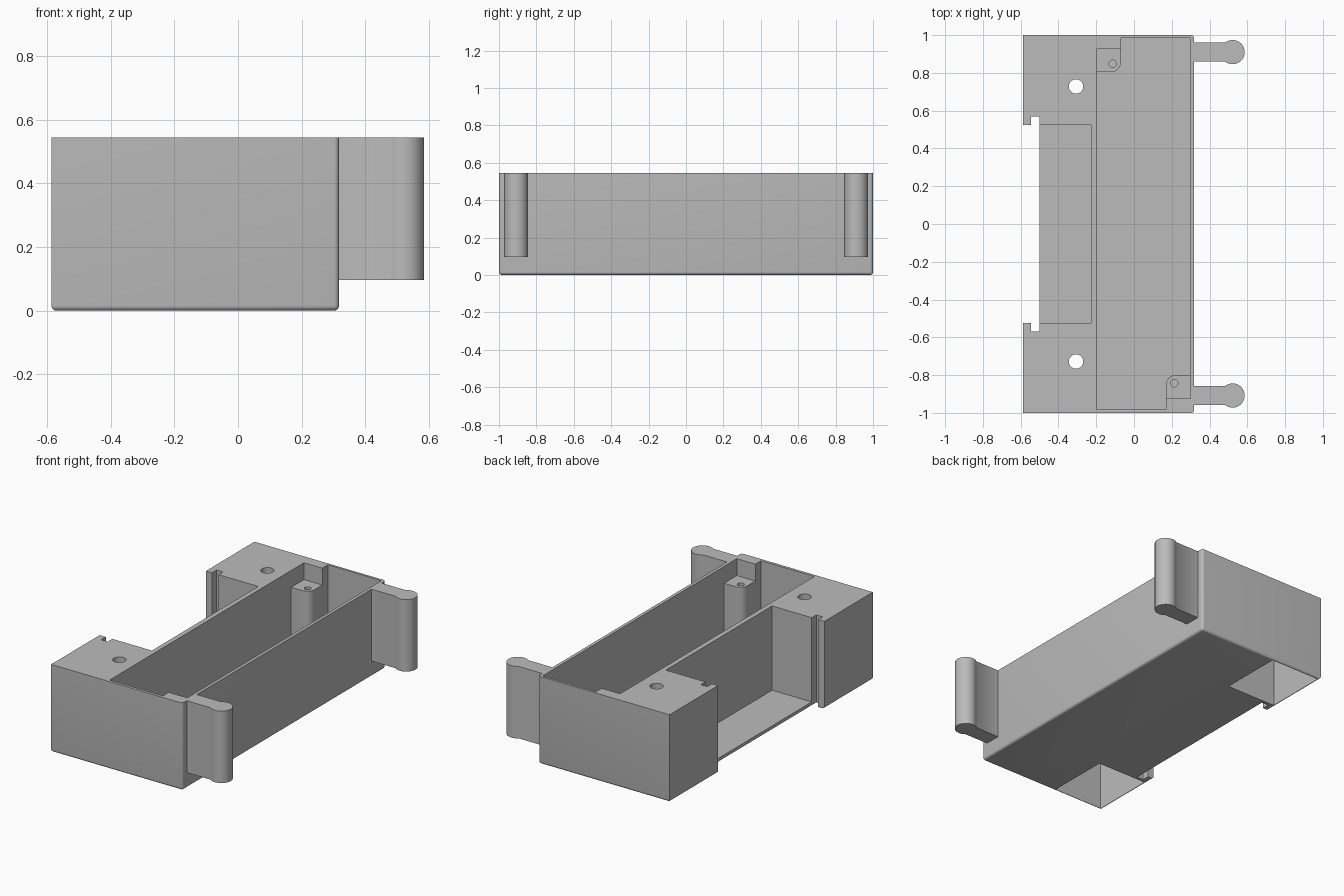
import bpy, bmesh, math

cube = bpy.data.objects.get("Cube")
if cube:
    bpy.data.objects.remove(cube, do_unlink=True)

grey = bpy.data.materials.new("light_grey_plastic")
grey.use_nodes = True
COLOUR = (0.5, 0.5, 0.5, 1)
grey.diffuse_color = COLOUR
grey.node_tree.nodes["Principled BSDF"].inputs["Base Color"].default_value = COLOUR

TOP, FLOOR = 0.545, 0.02


def prism(name, outline, z0, z1):
    """Upright solid from a plan outline given anticlockwise."""
    bm = bmesh.new()
    face = bm.faces.new([bm.verts.new((x, y, z0)) for x, y in outline])
    up = bmesh.ops.extrude_face_region(bm, geom=[face])["geom"]
    bmesh.ops.translate(bm, vec=(0, 0, z1 - z0),
                        verts=[v for v in up if isinstance(v, bmesh.types.BMVert)])
    bmesh.ops.recalc_face_normals(bm, faces=bm.faces)
    mesh = bpy.data.meshes.new(name)
    bm.to_mesh(mesh)
    bm.free()
    mesh.materials.append(grey)
    obj = bpy.data.objects.new(name, mesh)
    bpy.context.collection.objects.link(obj)
    return obj


def rect(x0, x1, y0, y1):
    return [(x0, y0), (x1, y0), (x1, y1), (x0, y1)]


def arc(cx, cy, r, a0, a1, n):
    angles = [math.radians(a0 + (a1 - a0) * i / n) for i in range(n + 1)]
    return [(cx + r * math.cos(a), cy + r * math.sin(a)) for a in angles]


def circle(cx, cy, r, n=32):
    return arc(cx, cy, r, 0, 360, n)[:-1]


def activate(obj):
    bpy.ops.object.select_all(action="DESELECT")
    bpy.context.view_layer.objects.active = obj
    obj.select_set(True)


def cut(obj, outline, z0, z1):
    cutter = prism("cutter", outline, z0, z1)
    cutter.hide_render = True
    mod = obj.modifiers.new("cut", "BOOLEAN")
    mod.operation, mod.solver, mod.object = "DIFFERENCE", "EXACT", cutter
    activate(obj)
    bpy.ops.object.modifier_apply(modifier=mod.name)
    bpy.data.objects.remove(cutter, do_unlink=True)


def smooth(obj):
    activate(obj)
    bpy.ops.object.shade_smooth_by_angle(angle=math.radians(35))


# Case block, rounded along the bottom and the two right-hand uprights
case = prism("case", rect(-0.587, 0.318, -1, 1), 0, TOP)
bm = bmesh.new()
bm.from_mesh(case.data)
soft = [e for e in bm.edges if all(v.co.z < 0.01 for v in e.verts)
        or all(v.co.x > 0.3 for v in e.verts) and abs(e.verts[0].co.z - e.verts[1].co.z) > 0.1]
bmesh.ops.bevel(bm, geom=soft, offset=0.016, segments=5, profile=0.5, affect="EDGES")
bm.to_mesh(case.data)
bm.free()

# Long tray with two stepped corners
cut(case, [(-0.197, -0.982), (0.17, -0.982), (0.17, -0.925), (0.298, -0.925),
           (0.298, 0.985), (-0.07, 0.985), (-0.07, 0.93), (-0.197, 0.93)], FLOOR, 1)
# Side bay, its open mouth and the slide grooves
cut(case, rect(-0.51, -0.227, -0.523, 0.523), FLOOR, 1)
cut(case, rect(-0.7, -0.5, -0.523, 0.523), -1, 1)
cut(case, rect(-0.545, -0.5, -0.568, 0.568), -1, 1)
# Hollow corner blocks, open below, with a screw hole in each roof
for side in (-1, 1):
    y0, y1 = sorted((side * 0.588, side * 0.987))
    cut(case, rect(-0.574, -0.229, y0, y1), -1, TOP - 0.04)
    cut(case, circle(-0.307, side * 0.728, 0.038), 0.4, 1)
smooth(case)

# Screw posts in opposite tray corners, each with one rounded corner and a pilot hole
back_post = prism("back_screw_post", [(-0.2, 0.805)] + arc(-0.12, 0.855, 0.05, -90, 0, 8)
                  + [(-0.07, 0.935), (-0.2, 0.935)], 0.01, 0.44)
cut(back_post, circle(-0.113, 0.848, 0.02, 24), 0.1, 1)
front_post = prism("front_screw_post", [(0.17, -0.93), (0.302, -0.93), (0.302, -0.8)]
                   + arc(0.22, -0.85, 0.05, 90, 180, 8), 0.01, 0.44)
cut(front_post, circle(0.213, -0.843, 0.02, 24), 0.1, 1)
smooth(back_post)
smooth(front_post)

# Side clips: flat arm ending in a round bead
for name, y in (("front_clip", -0.908), ("back_clip", 0.91)):
    a = math.degrees(math.asin(0.05 / 0.064))
    clip = prism(name, [(0.31, y - 0.05)] + arc(0.522, y, 0.064, a - 180, 180 - a, 32)
                 + [(0.31, y + 0.05)], 0.097, TOP)
    smooth(clip)
